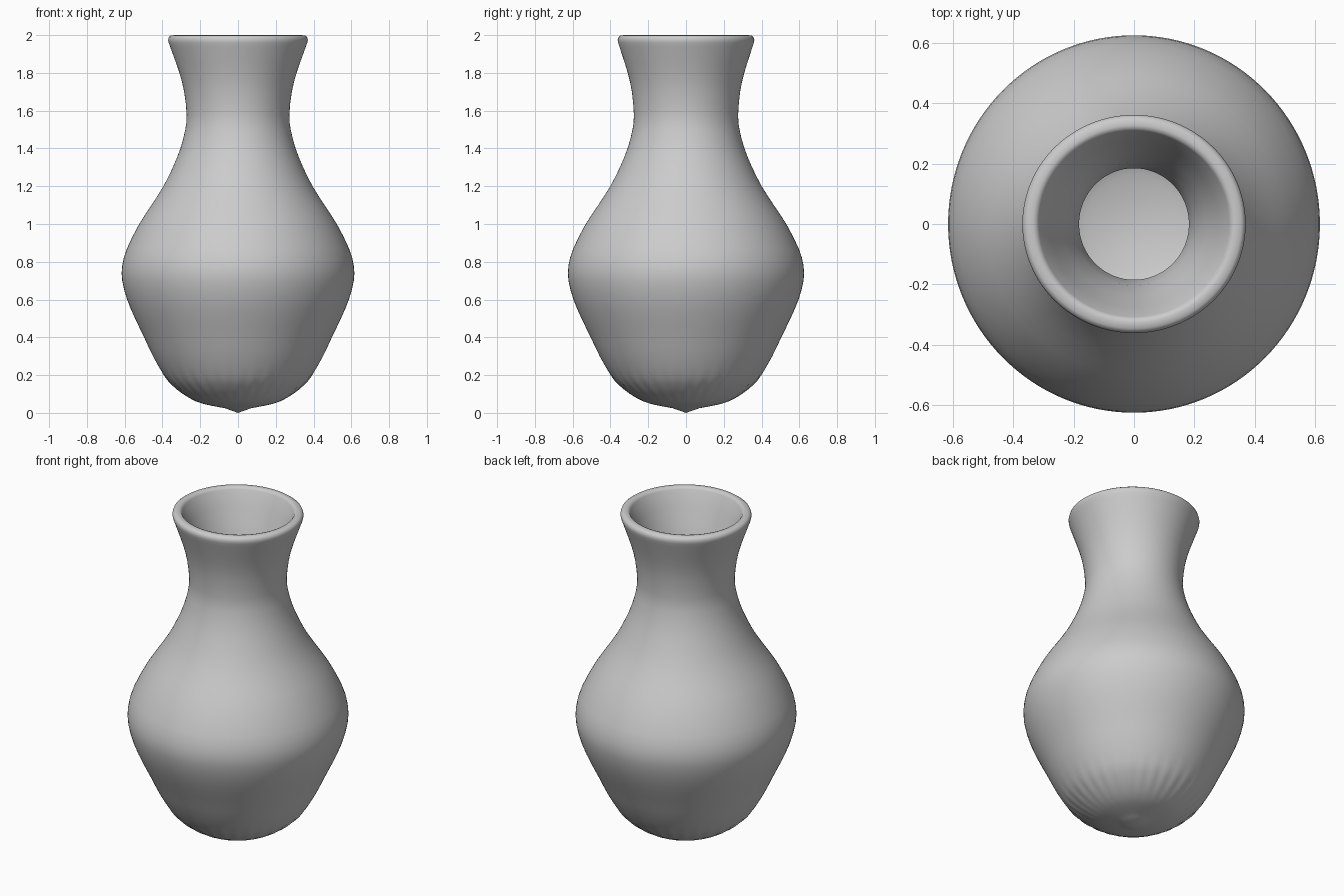
import bpy, math
from mathutils import Vector

if "Cube" in bpy.data.objects:
    bpy.data.objects.remove(bpy.data.objects["Cube"])

SEG, WALL, FLUTES = 128, 0.09, 32

# outer profile (radius, z), from foot point to just under the lip
OUTER = [(0.07, 0.025), (0.15, 0.04), (0.22, 0.06), (0.29, 0.10), (0.35, 0.15), (0.392, 0.2),
         (0.45, 0.3), (0.497, 0.4), (0.545, 0.5), (0.587, 0.6), (0.613, 0.7), (0.613, 0.78),
         (0.588, 0.87), (0.523, 1.0), (0.458, 1.1), (0.395, 1.2), (0.345, 1.3), (0.305, 1.4),
         (0.279, 1.5), (0.272, 1.58), (0.285, 1.7), (0.31, 1.8), (0.345, 1.9), (0.367, 1.96)]
# rounded lip, then flared inside of the mouth down to the neck
LIP = [(0.37, 1.975), (0.366, 1.99), (0.355, 1.998), (0.335, 2.0), (0.323, 1.997),
       (0.315, 1.985), (0.28, 1.9), (0.24, 1.8), (0.203, 1.7), (0.182, 1.58)]


def y_scale(z):
    """Slightly oval section: deeper at belly and neck, shallower at lip."""
    if z < 1.6:
        return 1.015
    return 1.015 - 0.04 * (z - 1.6) / 0.4


def smooth(pts, n=2):
    """Catmull-Rom refinement of a profile."""
    p = [Vector(q) for q in pts]
    out = []
    for i in range(len(p) - 1):
        a, b, c, d = p[max(i - 1, 0)], p[i], p[i + 1], p[min(i + 2, len(p) - 1)]
        for k in range(n):
            t = k / n
            out.append(0.5 * (2 * b + (c - a) * t + (2 * a - 5 * b + 4 * c - d) * t * t
                              + (3 * b - a - 3 * c + d) * t ** 3))
    return out + [p[-1]]


# inner wall: outer profile offset inwards, below the neck
outer = smooth(OUTER)
inner = []
for i in range(1, len(outer) - 1):
    t = (outer[i + 1] - outer[i - 1]).normalized()
    q = outer[i] + WALL * Vector((-t.y, t.x))
    if q.y < 1.54 and q.x > 0.05:
        inner.append(q)
profile = outer + [Vector(q) for q in LIP] + inner[::-1]

# lathe the profile, with faint flutes near the foot
verts, faces = [], []
for i, (r, z) in enumerate(profile):
    amp = 0.003 * math.exp(-((z - 0.14) / 0.06) ** 2) if i < len(outer) else 0
    for s in range(SEG):
        a = math.tau * s / SEG
        rr = r + amp * math.cos(FLUTES * a)
        verts.append((rr * math.cos(a), rr * math.sin(a) * y_scale(z), z))
for i in range(len(profile) - 1):
    for s in range(SEG):
        t = (s + 1) % SEG
        faces.append((i * SEG + s, i * SEG + t, (i + 1) * SEG + t, (i + 1) * SEG + s))

# pointed foot and closed inside floor
verts += [(0, 0, 0.0), (0, 0, inner[0].y - 0.01)]
foot, floor, last = len(verts) - 2, len(verts) - 1, (len(profile) - 1) * SEG
for s in range(SEG):
    t = (s + 1) % SEG
    faces += [(foot, t, s), (floor, last + s, last + t)]

mesh = bpy.data.meshes.new("vase")
mesh.from_pydata(verts, [], faces)
mesh.update()
vase = bpy.data.objects.new("vase", mesh)
bpy.context.collection.objects.link(vase)
for p in mesh.polygons:
    p.use_smooth = True
